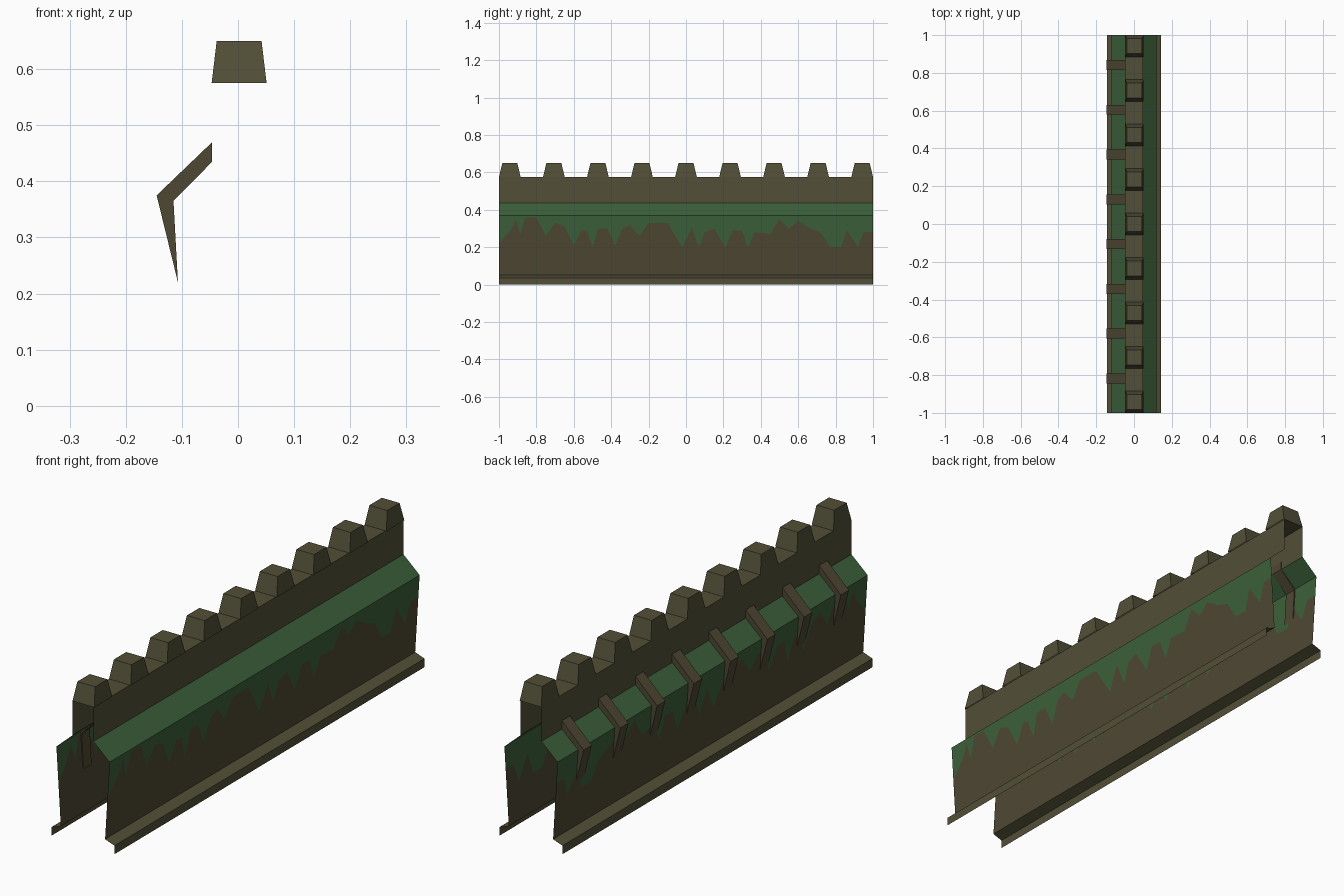
import bpy

if "Cube" in bpy.data.objects:
    bpy.data.objects.remove(bpy.data.objects["Cube"])


def material(name, rgb):
    m = bpy.data.materials.new(name)
    m.diffuse_color = (*rgb, 1)
    m.use_nodes = True
    m.node_tree.nodes["Principled BSDF"].inputs["Base Color"].default_value = m.diffuse_color
    return m


OLIVE = material("olive stone", (0.084, 0.078, 0.038))
BROWN = material("brown stone", (0.076, 0.063, 0.033))
GREEN = material("moss green", (0.045, 0.117, 0.042))


def build(name, verts, faces, mats, indices=None):
    me = bpy.data.meshes.new(name)
    me.from_pydata(verts, [], faces)
    for m in mats:
        me.materials.append(m)
    if indices:
        me.polygons.foreach_set("material_index", indices)
    ob = bpy.data.objects.new(name, me)
    bpy.context.collection.objects.link(ob)
    return ob


def sheet(name, profile, side, mat):
    """Open (x, z) profile drawn along the whole length, facing outward."""
    n = len(profile)
    verts = [(side * x, y, z) for y in (-1, 1) for x, z in profile]
    faces = [(i, i + 1, n + i + 1, n + i) for i in range(n - 1)]
    if side > 0:
        faces = [f for f in faces]
    else:
        faces = [f[::-1] for f in faces]
    return build(name, verts, faces, [mat])


# Main section points
EAVE = (0.12, 0.37)
FOOT = (0.10, 0.05)

# Edge of the moss running down the walls: (y, z)
DRIPS = [(-1, .22), (-.93, .30), (-.91, .35), (-.885, .27), (-.86, .36), (-.8, .36),
         (-.75, .26), (-.7, .33), (-.65, .31), (-.6, .21), (-.56, .29), (-.53, .29),
         (-.5, .20), (-.47, .30), (-.42, .30), (-.38, .21), (-.34, .30), (-.3, .32),
         (-.25, .26), (-.2, .33), (-.1, .33), (-.02, .20), (.03, .30), (.07, .20),
         (.1, .28), (.15, .30), (.21, .20), (.25, .29), (.3, .29), (.33, .20),
         (.37, .28), (.45, .27), (.5, .35), (.55, .30), (.6, .34), (.66, .30),
         (.72, .28), (.77, .20), (.83, .20), (.86, .29), (.92, .20), (.95, .28), (1, .28)]


def lower_wall(name, side):
    verts, faces, idx = [], [], []
    for y, z in DRIPS:
        t = (z - FOOT[1]) / (EAVE[1] - FOOT[1])
        x = FOOT[0] + t * (EAVE[0] - FOOT[0])
        verts += [(side * EAVE[0], y, EAVE[1]), (side * x, y, z), (side * FOOT[0], y, FOOT[1])]
    for i in range(len(DRIPS) - 1):
        for k in (0, 1):
            a = 3 * i + k
            f = (a, a + 1, a + 4, a + 3)
            faces.append(f if side > 0 else f[::-1])
            idx.append(k)
    build(name, verts, faces, [GREEN, BROWN], idx)


# Both sides of the hollow wall
for side, label in ((1, "right"), (-1, "left")):
    sheet(label + "_parapet", [(0.047, 0.575), (0.047, 0.435)], side, OLIVE)
    sheet(label + "_slope", [(0.047, 0.435), EAVE], side, GREEN)
    lower_wall(label + "_lower_wall", side)
    sheet(label + "_base_lip", [FOOT, (0.142, 0.035), (0.142, 0)], side, OLIVE)

# Flat walk on top
sheet("wall_top", [(-0.047, 0.575), (0.047, 0.575)], 1, OLIVE)


# Tapered teeth along the top
def tooth(i, cy):
    def ring(hx, hy, z):
        return [(0.002 + sx * hx, cy + sy * hy, z)
                for sx, sy in ((-1, -1), (1, -1), (1, 1), (-1, 1))]
    verts = ring(0.049, 0.058, 0.575) + ring(0.04, 0.04, 0.65)
    faces = [(k, (k + 1) % 4, 4 + (k + 1) % 4, 4 + k) for k in range(4)] + [(4, 5, 6, 7)]
    build(f"tooth_{i}", verts, faces, [OLIVE])


for i in range(9):
    tooth(i, (i - 4) * 0.2355)

# Bent brackets over the left slope
BRACKET = [(-0.046, 0.47), (-0.145, 0.375), (-0.107, 0.22), (-0.115, 0.365), (-0.046, 0.435)]
for i in range(8):
    cy = (i - 3.5) * 0.237 + 0.012
    verts = [(x, cy + h, z) for h in (-0.026, 0.026) for x, z in BRACKET]
    faces = [(k, 5 + k, 5 + (k + 1) % 5, (k + 1) % 5) for k in range(5)]
    faces += [(0, 1, 3, 4), (1, 2, 3), (9, 8, 6, 5), (8, 7, 6)]
    build(f"bracket_{i}", verts, faces, [BROWN])
